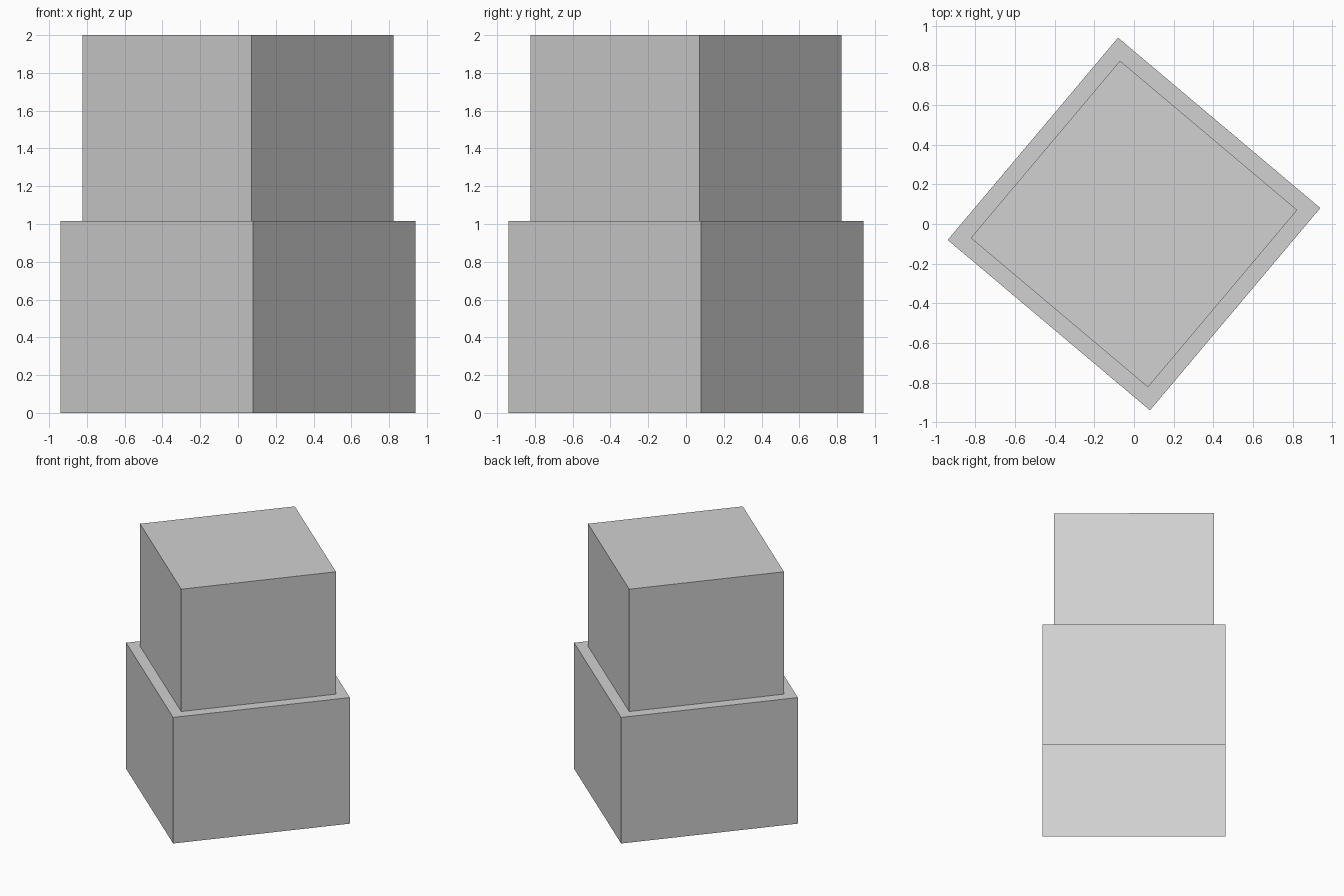
import bpy, bmesh, math
from mathutils import Matrix

if "Cube" in bpy.data.objects:
    bpy.data.objects.remove(bpy.data.objects["Cube"])

LOWER_SIDE, UPPER_SIDE = 1.334, 1.10
STEP_Z, TOP_Z = 1.015, 2.0
TURN = math.radians(49.9)

# Single pale grey colour
grey = bpy.data.materials.new("light_grey")
grey.diffuse_color = (0.64, 0.64, 0.64, 1)
grey.use_nodes = True
grey.node_tree.nodes["Principled BSDF"].inputs["Base Color"].default_value = grey.diffuse_color

bm = bmesh.new()


def extrude_up(face, height):
    """Raise a face, leaving walls but no floor; return the new top."""
    result = bmesh.ops.extrude_face_region(bm, geom=[face])
    verts = [g for g in result["geom"] if isinstance(g, bmesh.types.BMVert)]
    top = next(g for g in result["geom"] if isinstance(g, bmesh.types.BMFace))
    bmesh.ops.translate(bm, verts=verts, vec=(0, 0, height))
    if face.is_valid:
        bmesh.ops.delete(bm, geom=[face], context='FACES_ONLY')
    return top


# Lower block, open underneath
bmesh.ops.create_grid(bm, x_segments=1, y_segments=1, size=LOWER_SIDE / 2,
                      matrix=Matrix.Rotation(TURN, 4, 'Z'))
bm.faces.ensure_lookup_table()
top = extrude_up(bm.faces[0], STEP_Z)

# Ledge and narrower upper block
bmesh.ops.inset_region(bm, faces=[top], thickness=(LOWER_SIDE - UPPER_SIDE) / 2)
extrude_up(top, TOP_Z - STEP_Z)
bmesh.ops.recalc_face_normals(bm, faces=bm.faces[:])

mesh = bpy.data.meshes.new("stepped_block")
bm.to_mesh(mesh)
bm.free()
mesh.materials.append(grey)
bpy.context.collection.objects.link(bpy.data.objects.new("stepped_block", mesh))
